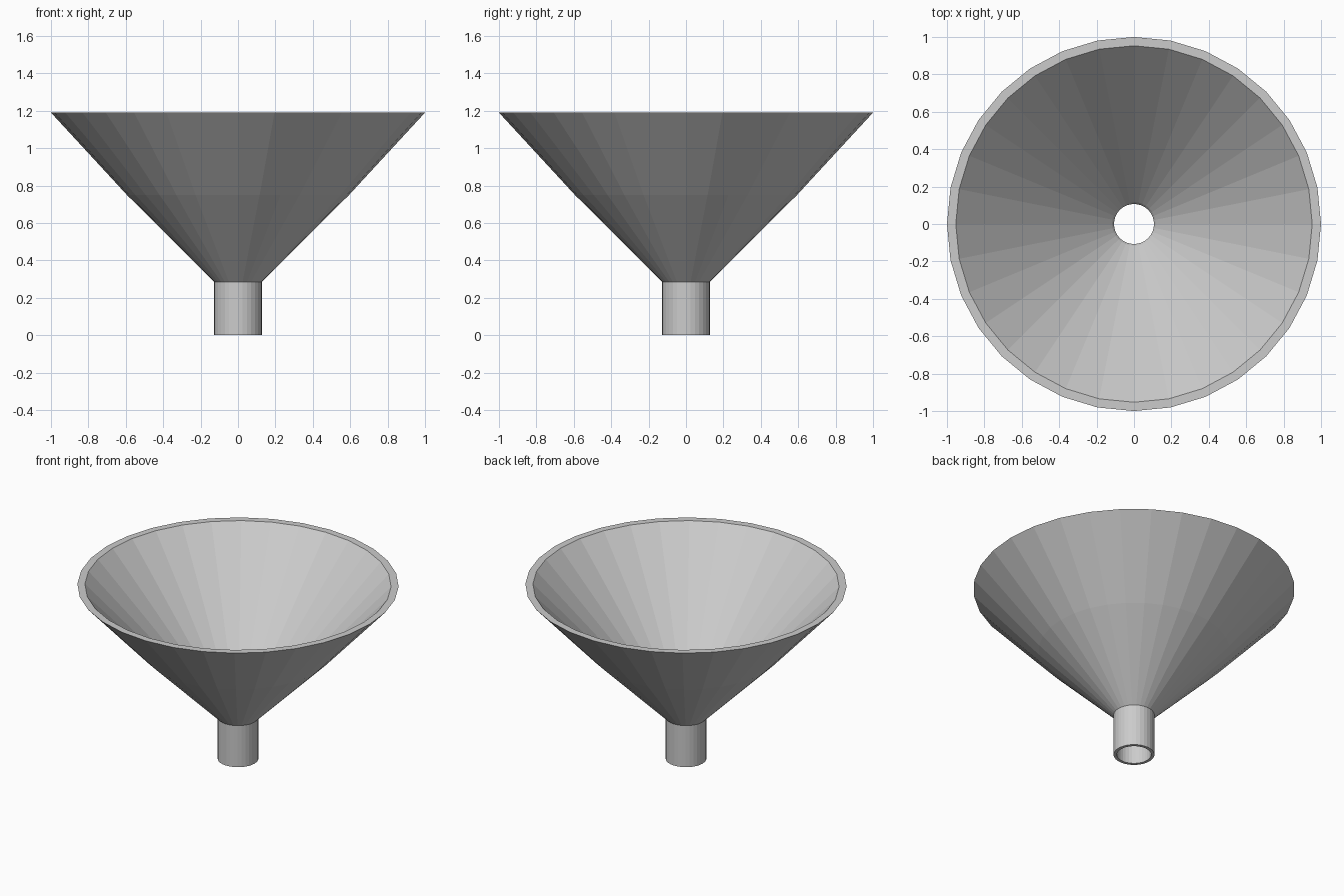
import bpy, bmesh
from math import cos, sin, pi

if "Cube" in bpy.data.objects:
    bpy.data.objects.remove(bpy.data.objects["Cube"])

SIDES = 32


def lathe(name, profile):
    """Revolve a closed (radius, z) profile around the z axis."""
    bm = bmesh.new()
    rings = [[bm.verts.new((r * cos(2 * pi * i / SIDES), r * sin(2 * pi * i / SIDES), z))
              for i in range(SIDES)] for r, z in profile]
    for k, ring in enumerate(rings):
        nxt = rings[(k + 1) % len(rings)]
        for i in range(SIDES):
            j = (i + 1) % SIDES
            bm.faces.new((ring[i], ring[j], nxt[j], nxt[i]))
    bmesh.ops.recalc_face_normals(bm, faces=bm.faces)
    mesh = bpy.data.meshes.new(name)
    bm.to_mesh(mesh)
    bm.free()
    obj = bpy.data.objects.new(name, mesh)
    bpy.context.collection.objects.link(obj)
    return obj


# Funnel: spout outside, slightly bulged cone, flat rim, straight inner cone, bore
lathe("funnel", [
    (0.127, 0.0), (0.127, 0.285),
    (0.594, 0.75), (1.0, 1.19),
    (0.953, 1.19), (0.117, 0.31),
    (0.107, 0.295), (0.107, 0.0),
])
